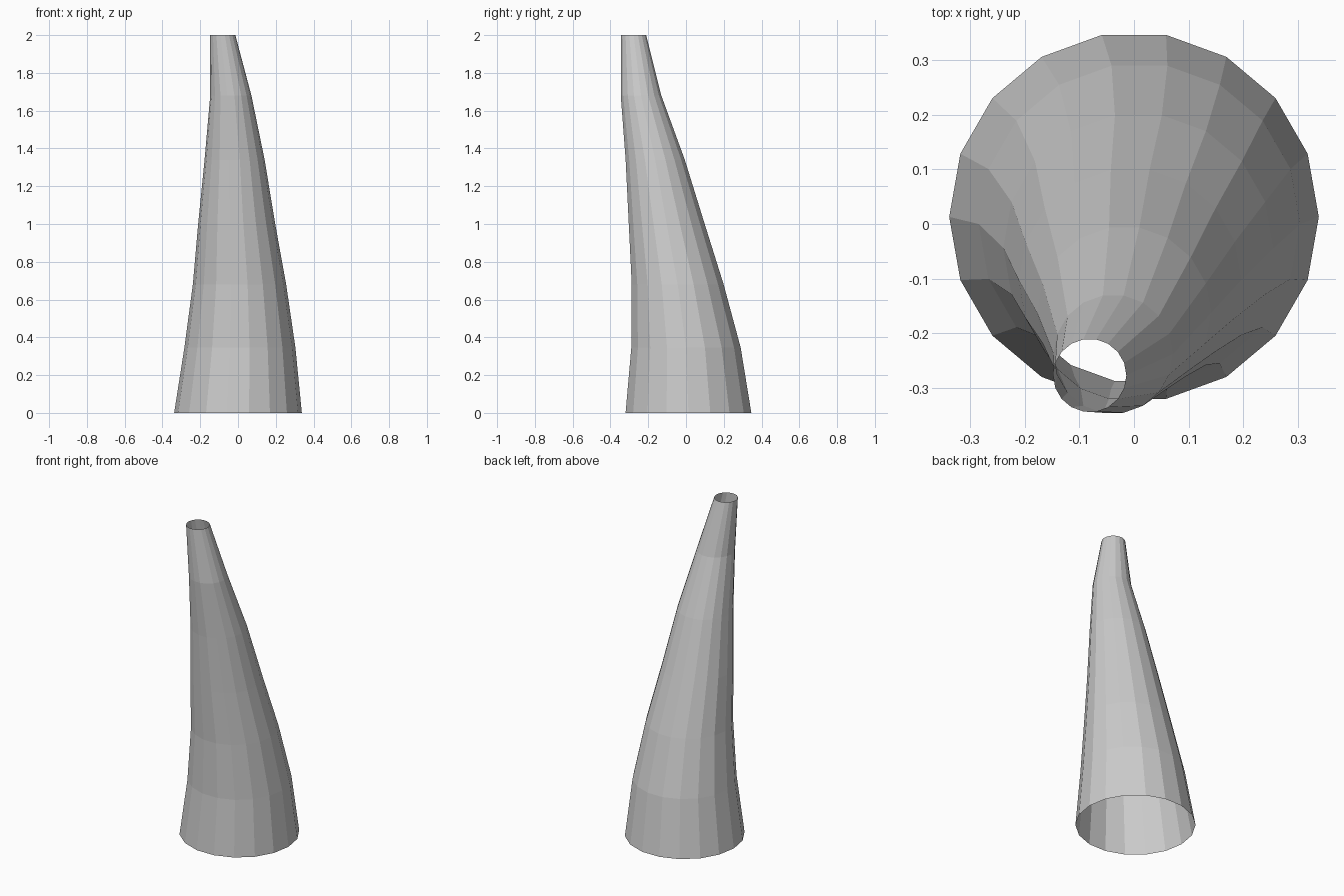
import bpy, bmesh
from math import cos, sin, tau

cube = bpy.data.objects.get("Cube")
if cube:
    bpy.data.objects.remove(cube, do_unlink=True)

# One plain grey for the whole horn
grey = bpy.data.materials.new("horn_grey")
grey.use_nodes = True
colour = (0.6, 0.6, 0.6, 1)
grey.diffuse_color = colour
grey.node_tree.nodes["Principled BSDF"].inputs["Base Color"].default_value = colour

SIDES = 18
# Spine of the horn: centre x, centre y, height, radius
SPINE = [
    (0.0, 0.013, 0.0, 0.338),
    (0.01, 0.0, 0.345, 0.294),
    (0.008, -0.044, 0.68, 0.247),
    (-0.007, -0.102, 1.0, 0.204),
    (-0.018, -0.163, 1.34, 0.159),
    (-0.038, -0.238, 1.68, 0.109),
    (-0.081, -0.277, 2.0, 0.067),
]

# Open, single-walled tube lofted through the rings
bm = bmesh.new()
rings = []
for cx, cy, z, r in SPINE:
    angles = [tau * i / SIDES for i in range(SIDES)]
    rings.append([bm.verts.new((cx + r * cos(a), cy + r * sin(a), z)) for a in angles])
for low, high in zip(rings, rings[1:]):
    for i in range(SIDES):
        j = (i + 1) % SIDES
        bm.faces.new((low[i], low[j], high[j], high[i]))

mesh = bpy.data.meshes.new("horn")
bm.to_mesh(mesh)
bm.free()
mesh.materials.append(grey)
horn = bpy.data.objects.new("horn", mesh)
bpy.context.collection.objects.link(horn)
